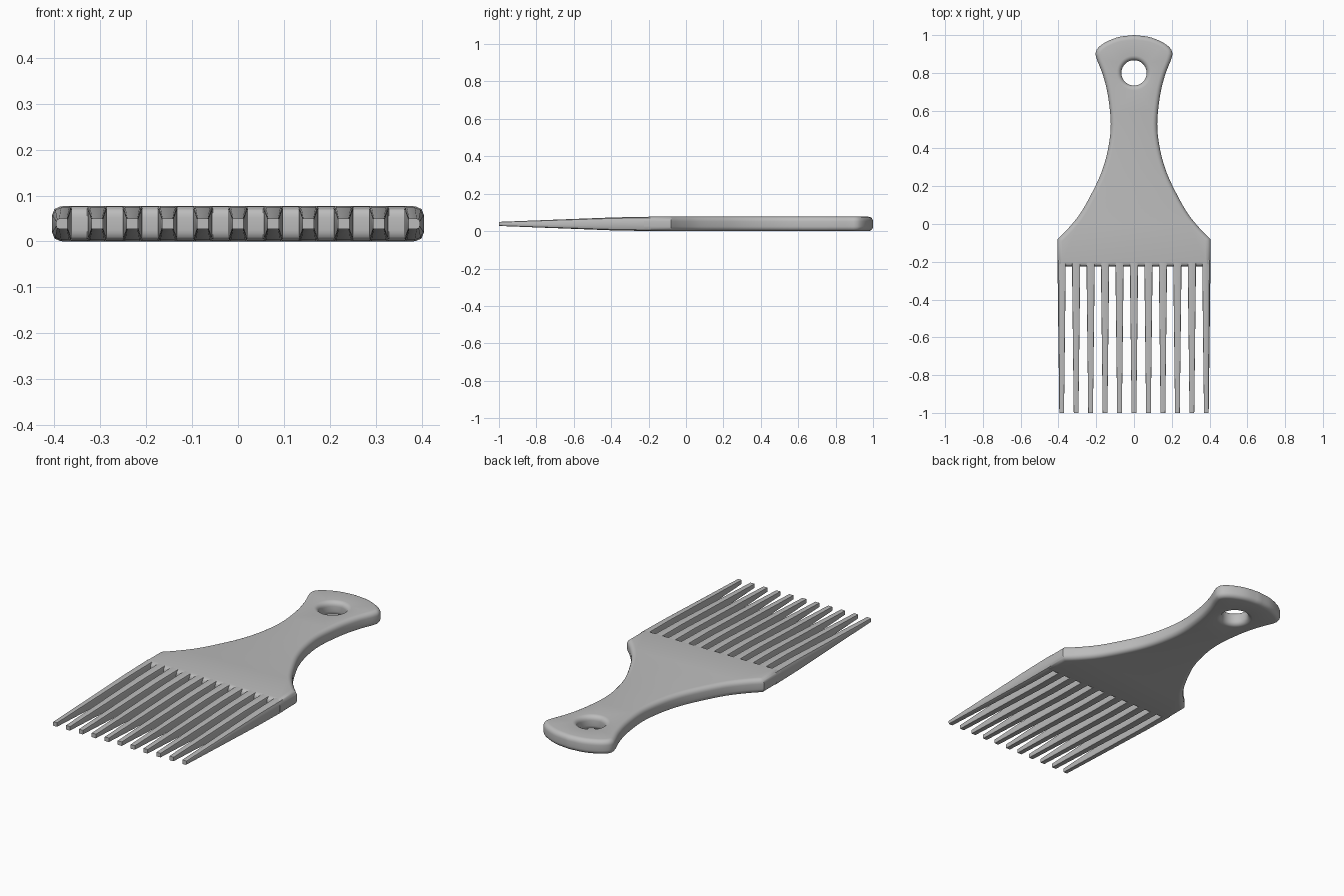
import bpy, bmesh, math
from mathutils import Vector

cube = bpy.data.objects.get("Cube")
if cube:
    bpy.data.objects.remove(cube)

THICK = 0.077
MID = THICK / 2
ROUND = 0.025

plastic = bpy.data.materials.new("grey plastic")
plastic.use_nodes = True
GREY = (0.5, 0.5, 0.5, 1)
plastic.diffuse_color = GREY
plastic.node_tree.nodes["Principled BSDF"].inputs["Base Color"].default_value = GREY


def finish(bm, name, angle):
    bmesh.ops.recalc_face_normals(bm, faces=bm.faces)
    mesh = bpy.data.meshes.new(name)
    bm.to_mesh(mesh)
    bm.free()
    mesh.materials.append(plastic)
    obj = bpy.data.objects.new(name, mesh)
    bpy.context.collection.objects.link(obj)
    bpy.ops.object.select_all(action="DESELECT")
    obj.select_set(True)
    bpy.context.view_layer.objects.active = obj
    bpy.ops.object.shade_smooth_by_angle(angle=math.radians(angle))
    return obj


def smooth_path(points, steps=5):
    """Catmull-Rom path through the points."""
    p = [Vector(q) for q in points]
    p = [2 * p[0] - p[1]] + p + [2 * p[-1] - p[-2]]
    path = []
    for a, b, c, d in zip(p, p[1:], p[2:], p[3:]):
        for i in range(steps):
            t = i / steps
            path.append(0.5 * (2 * b + (c - a) * t + (2 * a - 5 * b + 4 * c - d) * t * t
                               + (3 * b - a - 3 * c + d) * t ** 3))
    return path + [p[-2]]


def inset(loop, amount):
    """Mitred offset to the left of a closed 2D loop."""
    result = []
    for i, p in enumerate(loop):
        e1 = (p - loop[i - 1]).normalized()
        e2 = (loop[(i + 1) % len(loop)] - p).normalized()
        n1, n2 = Vector((-e1.y, e1.x)), Vector((-e2.y, e2.x))
        result.append(p + (n1 + n2) * amount / (1 + n1.dot(n2)))
    return result


def bridge(bm, ring_a, ring_b):
    n = len(ring_a)
    for i in range(n):
        j = (i + 1) % n
        bm.faces.new((ring_a[i], ring_a[j], ring_b[j], ring_b[i]))


# Handle and shoulders: rounded slab with a hanging hole
side = smooth_path([(0.405, -0.08), (0.35, -0.025), (0.285, 0.055), (0.22, 0.17),
                    (0.17, 0.28), (0.137, 0.40), (0.123, 0.53), (0.138, 0.68),
                    (0.165, 0.79), (0.198, 0.875), (0.202, 0.91), (0.185, 0.938),
                    (0.145, 0.965), (0.08, 0.99), (0, 1.0)])
right = [Vector((0.405, -0.225))] + side
outline = right + [Vector((-p.x, p.y)) for p in reversed(right[:-1])]
hole = [Vector((0.067 * math.cos(a), 0.8 - 0.067 * math.sin(a)))
        for a in (math.tau * i / 40 for i in range(40))]

bm = bmesh.new()
STEPS = 5
levels = []
for i in range(STEPS + 1):
    a = math.pi / 2 * i / STEPS
    levels.append((ROUND * (1 - math.sin(a)), ROUND * (1 - math.cos(a))))
levels = levels + [(d, THICK - z) for d, z in reversed(levels)]
caps = [[], []]
for loop in (outline, hole):
    rings = [[bm.verts.new((p.x, p.y, z)) for p in inset(loop, d)] for d, z in levels]
    for lower, upper in zip(rings, rings[1:]):
        bridge(bm, lower, upper)
    for cap, ring in zip(caps, (rings[0], rings[-1])):
        cap += [bm.edges.get((v, ring[i - 1])) for i, v in enumerate(ring)]
for cap in caps:
    bmesh.ops.triangle_fill(bm, use_beauty=True, use_dissolve=False, edges=cap)
finish(bm, "handle", 40)

# Tapered teeth: section stations as (y, half width, half height)
STATIONS = [(-0.19, 0.022, 0.038), (-0.38, 0.02, 0.035), (-1.0, 0.0125, 0.011)]
COUNT = 11
for k in range(COUNT):
    x0 = (k - COUNT // 2) * 0.0766
    bm = bmesh.new()
    rings = []
    for y, w, h in STATIONS:
        # Outer edges of the end teeth continue the rounded slab edge
        left_cut = h * (0.55 if k == 0 else 0.12)
        right_cut = h * (0.55 if k == COUNT - 1 else 0.12)
        ring = []
        for sx, cut in ((1, right_cut), (-1, left_cut)):
            cut = min(cut, w * 0.9)
            arc = [(w - cut + cut * math.cos(a), h - cut + cut * math.sin(a))
                   for a in (0, math.pi / 4, math.pi / 2)]
            quarter = [(u, -v) for u, v in reversed(arc)] + arc
            if sx < 0:
                quarter = [(-u, v) for u, v in reversed(quarter)]
            ring += [bm.verts.new((x0 + u, y, MID + v)) for u, v in quarter]
        rings.append(ring)
    for a, b in zip(rings, rings[1:]):
        bridge(bm, a, b)
    bm.faces.new(rings[0])
    bm.faces.new(rings[-1])
    finish(bm, "tooth_%02d" % (k + 1), 30)
